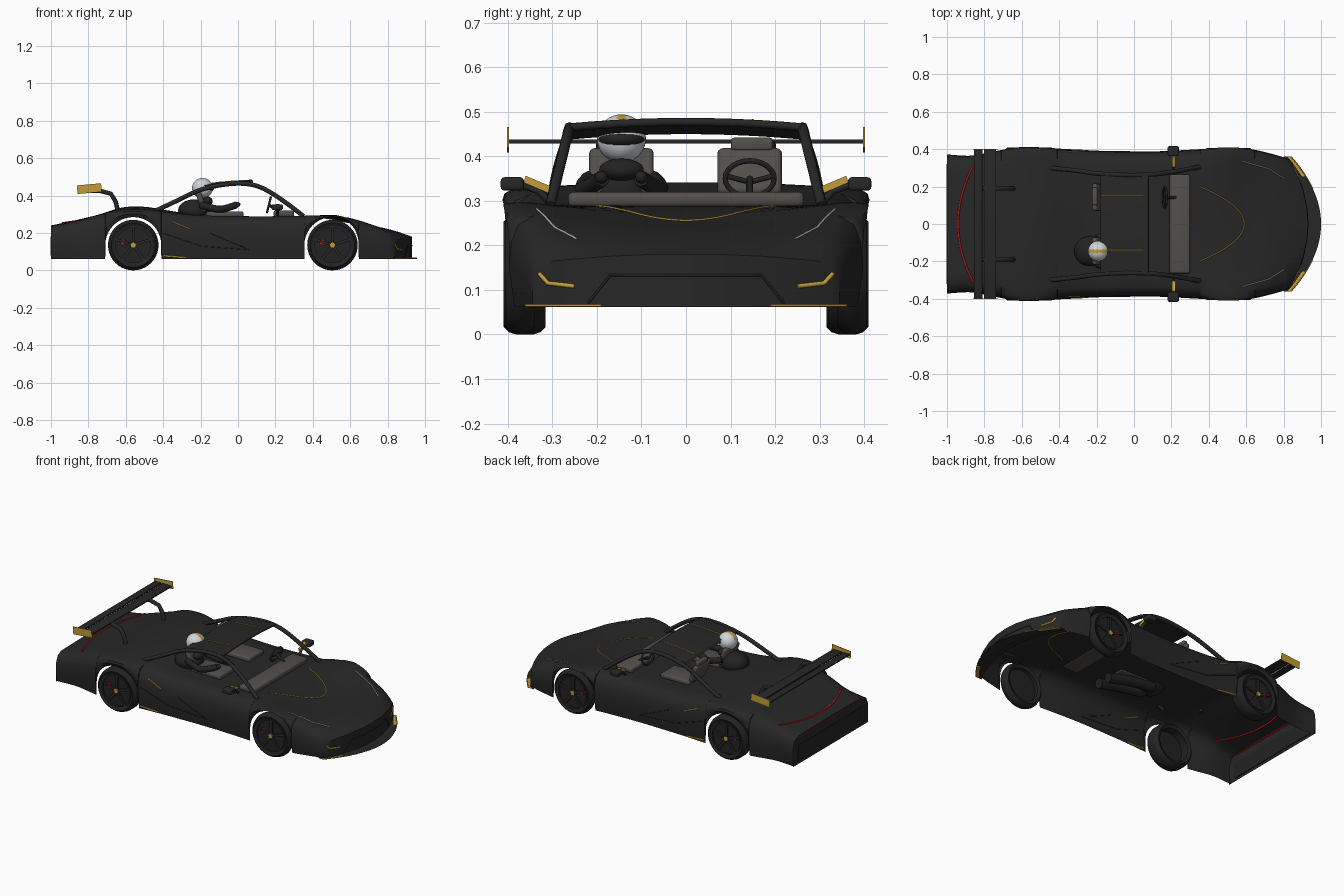
import bpy, bmesh, math
from mathutils import Vector, Euler
from mathutils.bvhtree import BVHTree

if "Cube" in bpy.data.objects:
    bpy.data.objects.remove(bpy.data.objects["Cube"])


def material(name, *rgb):
    m = bpy.data.materials.new(name)
    m.use_nodes = True
    m.diffuse_color = (*rgb, 1)
    m.node_tree.nodes["Principled BSDF"].inputs["Base Color"].default_value = (*rgb, 1)
    return m


BLACK = material("body black", .02, .02, .02)
RUBBER = material("rubber black", .016, .016, .016)
GREY = material("seat grey", .085, .078, .07)
GOLD = material("gold", .55, .33, .04)
RED = material("red", .6, .008, .012)
WHITE = material("helmet white", .62, .66, .7)
SILVER = material("light silver", .4, .4, .4)


def finish(name, bm, *mats, angle=35):
    bmesh.ops.recalc_face_normals(bm, faces=bm.faces)
    me = bpy.data.meshes.new(name)
    bm.to_mesh(me)
    bm.free()
    for m in mats:
        me.materials.append(m)
    ob = bpy.data.objects.new(name, me)
    bpy.context.collection.objects.link(ob)
    bpy.ops.object.select_all(action='DESELECT')
    ob.select_set(True)
    bpy.context.view_layer.objects.active = ob
    bpy.ops.object.shade_smooth_by_angle(angle=math.radians(angle))
    return ob


def box(name, loc, size, mat, rot=(0, 0, 0), bevel=0):
    bm = bmesh.new()
    bmesh.ops.create_cube(bm, size=1)
    bmesh.ops.scale(bm, vec=size, verts=bm.verts)
    if bevel:
        bmesh.ops.bevel(bm, geom=bm.edges[:], offset=bevel, segments=3, affect='EDGES', profile=.5)
    bmesh.ops.rotate(bm, matrix=Euler(rot).to_matrix(), verts=bm.verts)
    bmesh.ops.translate(bm, vec=loc, verts=bm.verts)
    return finish(name, bm, mat)


def ball(name, loc, size, *mats, rule=None):
    bm = bmesh.new()
    bmesh.ops.create_uvsphere(bm, u_segments=32, v_segments=20, radius=1)
    for f in bm.faces:
        f.material_index = rule(f.calc_center_median()) if rule else 0
    bmesh.ops.scale(bm, vec=size, verts=bm.verts)
    bmesh.ops.translate(bm, vec=loc, verts=bm.verts)
    return finish(name, bm, *mats, angle=60)


def grid(bm, rows, closed=False):
    vs = [[bm.verts.new(p) for p in r] for r in rows]
    if closed:
        vs.append(vs[0])
    return [[bm.faces.new((a[j], a[j + 1], b[j + 1], b[j])) for j in range(len(a) - 1)]
            for a, b in zip(vs, vs[1:])]


def lathe(name, profile, loc, mat, n=40):
    # profile of (radius, y) turned round the wheel axle
    bm = bmesh.new()
    rows = [[(loc[0] + r * math.cos(a), loc[1] + y, loc[2] + r * math.sin(a)) for r, y in profile]
            for a in (2 * math.pi * i / n for i in range(n))]
    grid(bm, rows, True)
    return finish(name, bm, mat)


def tube(name, pts, r, mat, smooth=False):
    cu = bpy.data.curves.new(name, 'CURVE')
    cu.dimensions, cu.bevel_depth, cu.bevel_resolution, cu.use_fill_caps = '3D', r, 2, True
    sp = cu.splines.new('NURBS' if smooth else 'POLY')
    sp.points.add(len(pts) - 1)
    for p, q in zip(sp.points, pts):
        p.co = (*q, 1)
    if smooth:
        sp.use_endpoint_u, sp.order_u = True, 3
    cu.materials.append(mat)
    ob = bpy.data.objects.new(name, cu)
    bpy.context.collection.objects.link(ob)
    bpy.ops.object.select_all(action='DESELECT')
    ob.select_set(True)
    bpy.context.view_layer.objects.active = ob
    bpy.ops.object.convert(target='MESH')
    bpy.ops.object.shade_smooth_by_angle(angle=math.radians(50))


# Body stations: x, half width, shoulder height, centre height
STATIONS = [(-1, .372, .236, .24), (-.87, .365, .262, .268), (-.75, .388, .295, .297),
            (-.62, .41, .326, .336), (-.5, .41, .328, .34), (-.36, .4, .308, .318),
            (-.2, .392, .294, .295), (.1, .388, .289, .289), (.35, .4, .292, .287),
            (.5, .41, .294, .272), (.62, .402, .275, .25), (.75, .38, .238, .233),
            (.85, .362, .205, .208), (.93, .345, .165, .18)]
WHEELS = {"front": (.505, .34, .405), "rear": (-.56, .315, .41)}
ARCH, AXLE, SILL = .15, .135, .062


def station(x):
    i = max(k for k in range(len(STATIONS) - 1) if STATIONS[k][0] <= x + 1e-9)
    at = lambda k: STATIONS[min(max(k, 0), len(STATIONS) - 1)]
    p, a, b, q = at(i - 1), at(i), at(i + 1), at(i + 2)
    h = b[0] - a[0]
    t = (x - a[0]) / h
    out = []
    for c in (1, 2, 3):
        m0, m1 = (b[c] - p[c]) / (b[0] - p[0]) * h, (q[c] - a[c]) / (q[0] - a[0]) * h
        out.append(a[c] * (1 + 2 * t) * (1 - t) ** 2 + m0 * t * (1 - t) ** 2
                   + b[c] * t * t * (3 - 2 * t) + m1 * t * t * (t - 1))
    return out


def section(x):
    w, zs, zc = station(x)
    zb = SILL
    for cx, _, _ in WHEELS.values():
        if abs(x - cx) <= ARCH:
            zb = AXLE + math.sqrt(max(ARCH ** 2 - (x - cx) ** 2, 0))
    zs, side = max(zs, zb + .012), lambda t: zb + t * (zs - zb)
    half = [(.97, zb), (1, side(.4)), (.99, side(.7)), (.95, side(.9)), (.86, zs),
            (.72, zs + .3 * (zc - zs)), (.5, zs + .7 * (zc - zs)), (.25, zs + .95 * (zc - zs))]
    ring = [(f * w, z) for f, z in half] + [(0, zc)] + [(-f * w, z) for f, z in half[::-1]]
    sweep = .1 * min(max((x - .55) / .38, 0), 1) ** 2
    return [(x - sweep * (y / .35) ** 2, y, z) for y, z in ring]


xs = {round(-1 + .0386 * i, 4) for i in range(51)}
xs = {x for x in xs if all(abs(x - c[0]) > ARCH + .004 for c in WHEELS.values())}
for cx, _, _ in WHEELS.values():
    xs |= {cx + ARCH * math.cos(math.pi * k / 20) for k in range(21)} | {cx - ARCH - .001, cx + ARCH + .001}
rows = [section(x) for x in sorted(xs | {.93})]
drop = lambda row: [(x, y, min(z, SILL)) for x, y, z in row]
body = bmesh.new()
grid(body, [drop(rows[0])] + rows + [drop(rows[-1])])
bmesh.ops.remove_doubles(body, verts=body.verts, dist=1e-5)
surface = BVHTree.FromBMesh(body)
finish("body_shell", body, BLACK, angle=40)


def stripe(name, pts, aim, mat, r=.003):
    # narrow trim line laid on the body along a direction
    aim, path = Vector(aim), []
    for a, b in zip(pts, pts[1:]):
        for k in range(9):
            p = Vector(a).lerp(Vector(b), k / 8)
            hit = surface.ray_cast(p - aim * 2, aim)[0]
            if hit:
                path.append(hit)
    if len(path) > 1:
        tube(name, path, r, mat)


DOWN, AFT = (0, 0, -1), (-1, 0, 0)
arc = [i / 8 for i in range(-8, 9)]
stripe("hood_trim", [(.59 - .24 * t * t, .2 * t, 0) for t in arc], DOWN, GOLD)
stripe("deck_light", [(-.94 + .08 * t * t, .31 * t, 0) for t in arc], DOWN, RED, .005)
tube("tail_light", [(-.997, -.32, .226), (-.997, .32, .226)], .004, RED)
box("tail_panel", (-.999, 0, .13), (.006, .64, .1), RUBBER)
stripe("grille_outline", [(0, -.22, .07), (0, -.17, .133), (0, .17, .133), (0, .22, .07)], AFT, RUBBER)

# Front splitter with gold tips
bm = bmesh.new()
ys = [.36 * i / 24 for i in range(-24, 25)]
faces = grid(bm, [[(e - k * (y / .36) ** 2, y, .063) for y in ys]
                  for e, k in ((.9, .1), (.975, .155), (1, .16))])
for f in faces[1]:
    f.material_index = abs(f.calc_center_median().y) > .26
finish("front_splitter", bm, BLACK, GOLD)

for s, side in ((1, "left"), (-1, "right")):
    stripe(side + "_hood_light", [(.58, .335 * s, 0), (.72, .295 * s, 0), (.8, .245 * s, 0)], DOWN, SILVER)
    stripe(side + "_headlight", [(0, .33 * s, .137), (0, .31 * s, .115), (0, .25 * s, .108)], AFT, GOLD, .005)
    tube(side + "_splitter_edge", [(1 - .16 * (y / .36) ** 2, y * s, .065) for y in (.19, .24, .28, .32, .36)], .003, GOLD)
    stripe(side + "_intake_trim", [(-.35, 0, .26), (-.26, 0, .222)], (0, -s, 0), GOLD, .004)
    stripe(side + "_sill_trim", [(-.4, 0, .078), (-.28, 0, .068)], (0, -s, 0), GOLD, .005)
    stripe(side + "_door_crease", [(-.4, 0, .2), (-.2, 0, .13), (.06, 0, .11), (-.15, 0, .2)], (0, -s, 0), RUBBER, .002)
    # Cabin frame and mirrors
    tube(side + "_roof_rail", [(-.46, .3 * s, .31), (-.33, .29 * s, .37), (-.18, .265 * s, .445), (.05, .26 * s, .475),
                               (.2, .275 * s, .41), (.35, .305 * s, .29)], .012, BLACK, True)
    box(side + "_mirror", (.21, .39 * s, .338), (.06, .052, .03), BLACK, bevel=.008)
    tube(side + "_mirror_stalk", [(.21, .3 * s, .29), (.21, .33 * s, .322), (.21, .37 * s, .336)], .008, BLACK)
    box(side + "_mirror_trim", (.212, .335 * s, .337), (.018, .06, .016), GOLD, rot=(.4 * s, 0, 0))
    # Rear wing mounts and end plates
    box(side + "_wing_plate", (-.795, .4 * s, .437), (.13, .004, .046), GOLD, rot=(0, -.09, 0))
    tube(side + "_wing_mount", [(-.83, .19 * s, .424), (-.74, .19 * s, .426), (-.68, .19 * s, .41), (-.655, .19 * s, .37),
                                (-.64, .19 * s, .31)], .012, BLACK)
    # Wheels
    for axle, (cx, inner, outer) in WHEELS.items():
        tag, h, mid = f"{axle}_{side}_", (outer - inner) / 2, s * (inner + outer) / 2
        face = s * (outer - .008)
        ring = [(.1, -h + .008), (.118, -h), (.13, -h + .012), (.135, -h + .028)]
        ring += [(r, -y) for r, y in ring[::-1]]
        lathe(tag + "tyre", ring + ring[:1], (cx, mid, AXLE), RUBBER)
        lathe(tag + "rim", [(0, -.008), (.102, -.008), (.102, .008), (0, .008)], (cx, face - s * .018, AXLE), RUBBER)
        lathe(tag + "rim_lip", [(.094, -.006), (.102, -.006), (.102, .006), (.094, .006), (.094, -.006)], (cx, face, AXLE), BLACK)
        for k in range(5):
            a = math.pi / 2 + k * math.tau / 5
            box(tag + f"spoke_{k + 1}", (cx + .052 * math.cos(a), face - s * .004, AXLE + .052 * math.sin(a)),
                (.09, .01, .015), BLACK, rot=(0, -a, 0))
        lathe(tag + "hub", [(0, -.006), (.014, -.006), (.014, .006), (0, .006)], (cx, face, AXLE), GOLD, 12)
        box(tag + "caliper", (cx - .055, face - s * .008, AXLE + .016), (.02, .008, .03), RED, rot=(0, .25, 0), bevel=.003)

# Roof panel with gold lines
roof = lambda x, y: .466 + .06 * (x + .05) + .012 * (1 - (y / .26) ** 2) - .5 * min(x + .05, 0) ** 2
for z, name in ((0, "roof_panel"), (-.012, "roof_lining")):
    bm = bmesh.new()
    grid(bm, [[(x, .26 * t, roof(x, .26 * t) + z) for t in arc] for x in (-.18, -.12, -.05, .01, .07)])
    finish(name, bm, BLACK)
tube("roof_front_bar", [(.07, .26 * t, roof(.07, .26 * t) - .008) for t in arc], .009, BLACK)
for y in (-.14, .15):
    tube("roof_trim", [(x, y, roof(x, y) + .001) for x in (-.17, -.1, -.03, .05)], .003, GOLD)

# Rear wing blades
for x, w in ((-.833, .045), (-.77, .065)):
    box("wing_blade", (x, 0, .433), (w, .8, .009), BLACK, bevel=.003)

# Cabin fittings
box("dashboard", (.245, 0, .303), (.11, .53, .034), GREY, bevel=.012)
for y in (-.145, .143):
    box("seat_back", (-.195, y, .365), (.03, .145, .11), GREY, rot=(0, -.35, 0), bevel=.012)
    box("seat_cushion", (-.07, y, .3), (.2, .145, .03), GREY, bevel=.01)
box("headrest", (-.21, .148, .427), (.028, .095, .03), GREY, bevel=.008)
WHEEL_POS = Vector((.165, .143, .35))
tilt = lambda y, z: WHEEL_POS + Vector((.25 * z, y, z))
tube("steering_wheel", [tilt(.055 * math.cos(a), .04 * math.sin(a)) for a in
                        (math.tau * k / 24 for k in range(25))], .006, RUBBER)
tube("steering_spokes", [tilt(-.05, .005), tilt(0, -.008), tilt(.05, .005)], .006, RUBBER)
tube("steering_column", [WHEEL_POS, (.23, .143, .31)], .008, RUBBER)

# Driver
ball("driver_torso", (-.235, -.145, .32), (.085, .08, .06), RUBBER)
ball("driver_chest", (-.165, -.145, .37), (.03, .05, .025), RUBBER)
for s in (-1, 1):
    tube("driver_arm", [(-.2, -.145 + .07 * s, .35), (-.12, -.145 + .095 * s, .325), (-.06, -.145 + .07 * s, .33),
                        (-.01, -.145 + .045 * s, .35)], .019, RUBBER, True)
    ball("driver_glove", (-.005, -.145 + .045 * s, .353), (.018, .014, .014), RUBBER)
    tube("driver_leg", [(-.22, -.145 + .04 * s, .28), (-.05, -.145 + .045 * s, .255), (.1, -.145 + .04 * s, .22)], .03, RUBBER)
ball("helmet", (-.19, -.145, .44), (.056, .055, .054), WHITE, GOLD,
     rule=lambda c: int(abs(c.y) < .16 and c.z > .3))
ball("visor", (-.182, -.145, .438), (.054, .053, .024), RUBBER)
